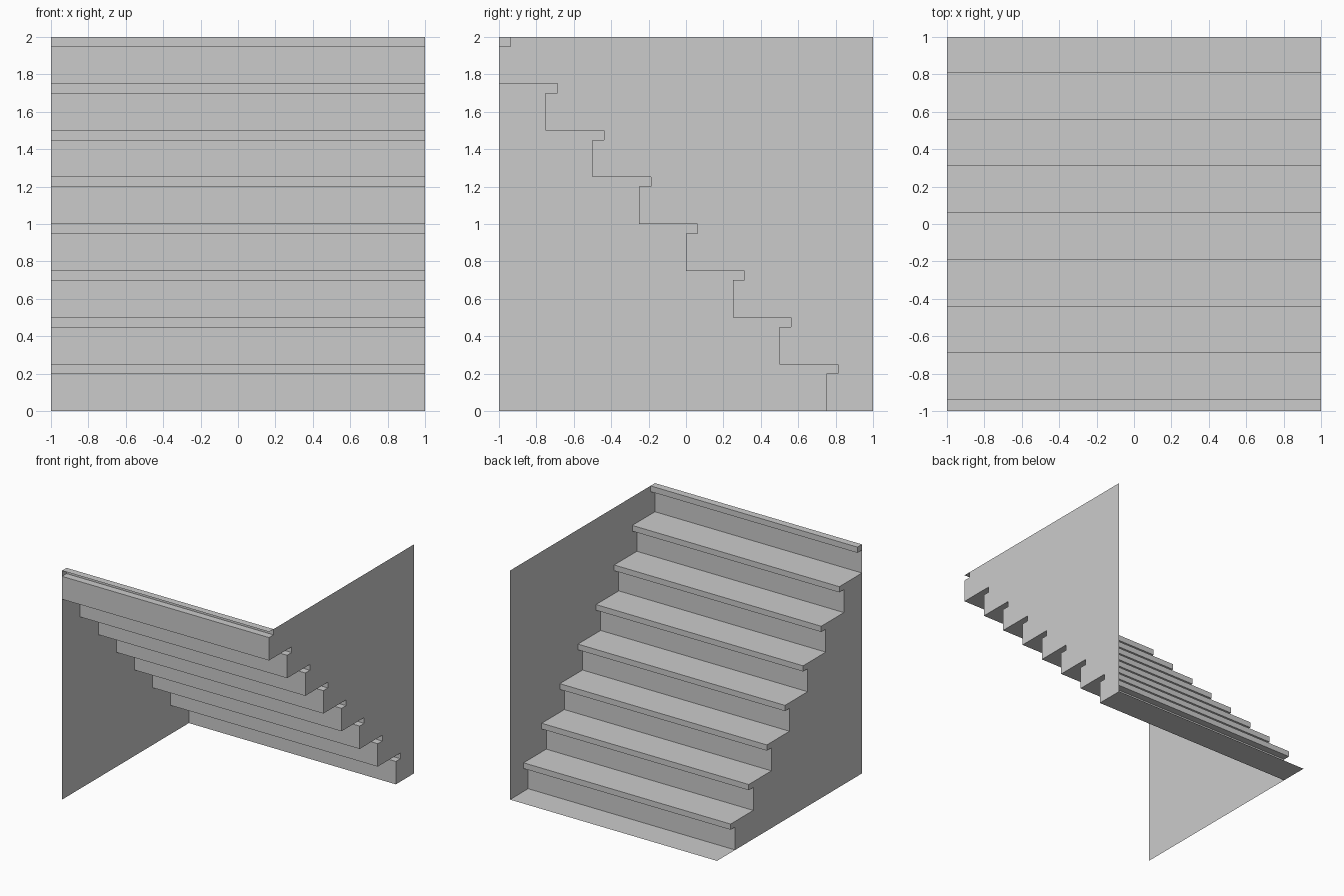
import bpy
import bmesh

if "Cube" in bpy.data.objects:
    bpy.data.objects.remove(bpy.data.objects["Cube"])

STEPS = 8
RISE = 0.25
LIP_H = 0.05      # nosing thickness
LIP_D = 0.0625    # nosing overhang


def finish(name, bm):
    mesh = bpy.data.meshes.new(name)
    bm.to_mesh(mesh)
    bm.free()
    bpy.context.collection.objects.link(bpy.data.objects.new(name, mesh))


def panel(name, x, outlines):
    """Flat vertical panels in the plane x, facing -x."""
    bm = bmesh.new()
    for pts in outlines:
        f = bm.faces.new([bm.verts.new((x, y, z)) for y, z in pts])
        f.normal_update()
        if f.normal.x > 0:
            f.normal_flip()
    finish(name, bm)


# Stair profile (y, z) from the floor edge up to the top nosing
profile = [(1, 0)]
for i in range(STEPS):
    y, top = 0.75 - i * RISE, (i + 1) * RISE
    profile += [(y, i * RISE), (y, top - LIP_H),
                (y + LIP_D, top - LIP_H), (y + LIP_D, top)]
profile.append((-1, 2))

# Stair sheet: floor strip, risers, nosings and treads
bm = bmesh.new()
left = [bm.verts.new((-1, y, z)) for y, z in profile]
right = [bm.verts.new((1, y, z)) for y, z in profile]
for i in range(len(profile) - 1):
    bm.faces.new((left[i], right[i], right[i + 1], left[i + 1]))
finish("stairs", bm)

# Side wall above the stairs
panel("upper_side_wall", 1, [profile[:-1] + [(1, 2)]])

# Side wall below the stairs, plus the end of the top nosing
below = profile[1:-4] + [(-1, 0)]
nosing_end = profile[-4:]
panel("lower_side_wall", -1, [below, nosing_end])
